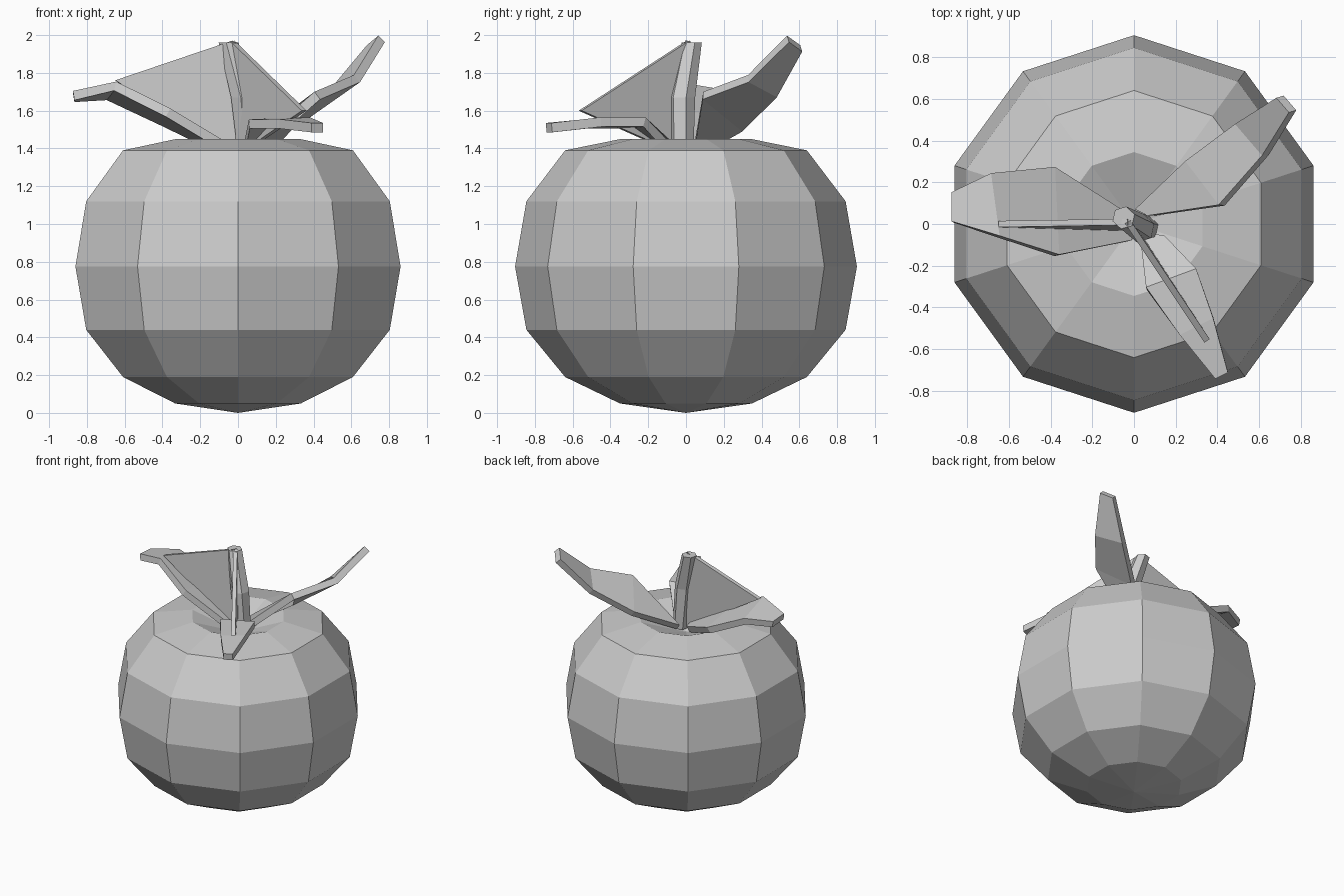
import bpy, math
from mathutils import Vector

if "Cube" in bpy.data.objects:
    bpy.data.objects.remove(bpy.data.objects["Cube"])


def make(name, verts, faces, thickness=0):
    me = bpy.data.meshes.new(name)
    me.from_pydata(verts, [], faces)
    ob = bpy.data.objects.new(name, me)
    bpy.context.collection.objects.link(ob)
    if thickness:
        m = ob.modifiers.new("thickness", "SOLIDIFY")
        m.thickness = thickness
        m.offset = 0
    return ob


def loft(name, rings, sides, phase, start=None, end=None):
    """Stack of polygon rings (x, y, z, radius), closed by a point or a cap."""
    verts, faces = [], []
    for x, y, z, r in rings:
        for i in range(sides):
            a = phase + 2 * math.pi * i / sides
            verts.append((x + r * math.cos(a), y + r * math.sin(a), z))
    for k in range(len(rings) - 1):
        for i in range(sides):
            j = (i + 1) % sides
            b = k * sides
            faces.append((b + i, b + j, b + sides + j, b + sides + i))
    last = (len(rings) - 1) * sides
    if start:
        verts.append(start)
        faces += [((i + 1) % sides, i, len(verts) - 1) for i in range(sides)]
    else:
        faces.append(tuple(reversed(range(sides))))
    if end:
        verts.append(end)
        faces += [(last + i, last + (i + 1) % sides, len(verts) - 1) for i in range(sides)]
    else:
        faces.append(tuple(range(last, last + sides)))
    return make(name, verts, faces)


def leaf(name, left, right, thickness):
    """Strip of quads between two edge lines running from base to tip."""
    n = len(left)
    faces = [(i, n + i, n + i + 1, i + 1) for i in range(n - 1)]
    return make(name, left + right, faces, thickness)


# Ten-sided fruit body with a dimple at the top
profile = [(0.05, 0.35), (0.19, 0.64), (0.44, 0.845), (0.775, 0.905),
           (1.12, 0.845), (1.39, 0.64), (1.45, 0.345)]
loft("fruit_body", [(0, 0, z, r) for z, r in profile], 10, math.pi / 2,
     (0, 0, 0), (0, 0, 1.32))

# Bent six-sided stem
loft("stem", [(0.06, -0.02, 1.34, 0.06), (0.03, -0.02, 1.67, 0.07),
              (-0.05, 0.03, 1.96, 0.055)], 6, 0.3)

# Three leaves
leaf("left_leaf",
     [(-0.02, -0.08, 1.38), (-0.37, -0.15, 1.59), (-0.65, -0.06, 1.73), (-0.87, 0.01, 1.68)],
     [(-0.06, 0.06, 1.38), (-0.39, 0.27, 1.54), (-0.69, 0.24, 1.68), (-0.87, 0.15, 1.67)], 0.05)
leaf("right_leaf",
     [(0.02, 0.07, 1.38), (0.26, 0.30, 1.51), (0.50, 0.48, 1.69), (0.70, 0.61, 1.93)],
     [(0.08, 0.04, 1.38), (0.42, 0.09, 1.68), (0.63, 0.33, 1.77), (0.76, 0.54, 1.98)], 0.05)
leaf("front_leaf",
     [(0.03, -0.05, 1.38), (0.06, -0.31, 1.53), (0.22, -0.53, 1.53), (0.39, -0.74, 1.51)],
     [(0.15, -0.07, 1.38), (0.30, -0.22, 1.54), (0.38, -0.45, 1.54), (0.45, -0.71, 1.51)], 0.05)

# Thin upright webs joining the stem top to two of the leaves
for name, tip in (("left_web", (-0.65, 0, 1.76)), ("front_web", (0.35, -0.56, 1.60))):
    make(name, [(-0.03, 0.01, 1.97), (0.0, -0.02, 1.36), tip], [(0, 1, 2)], 0.03)
